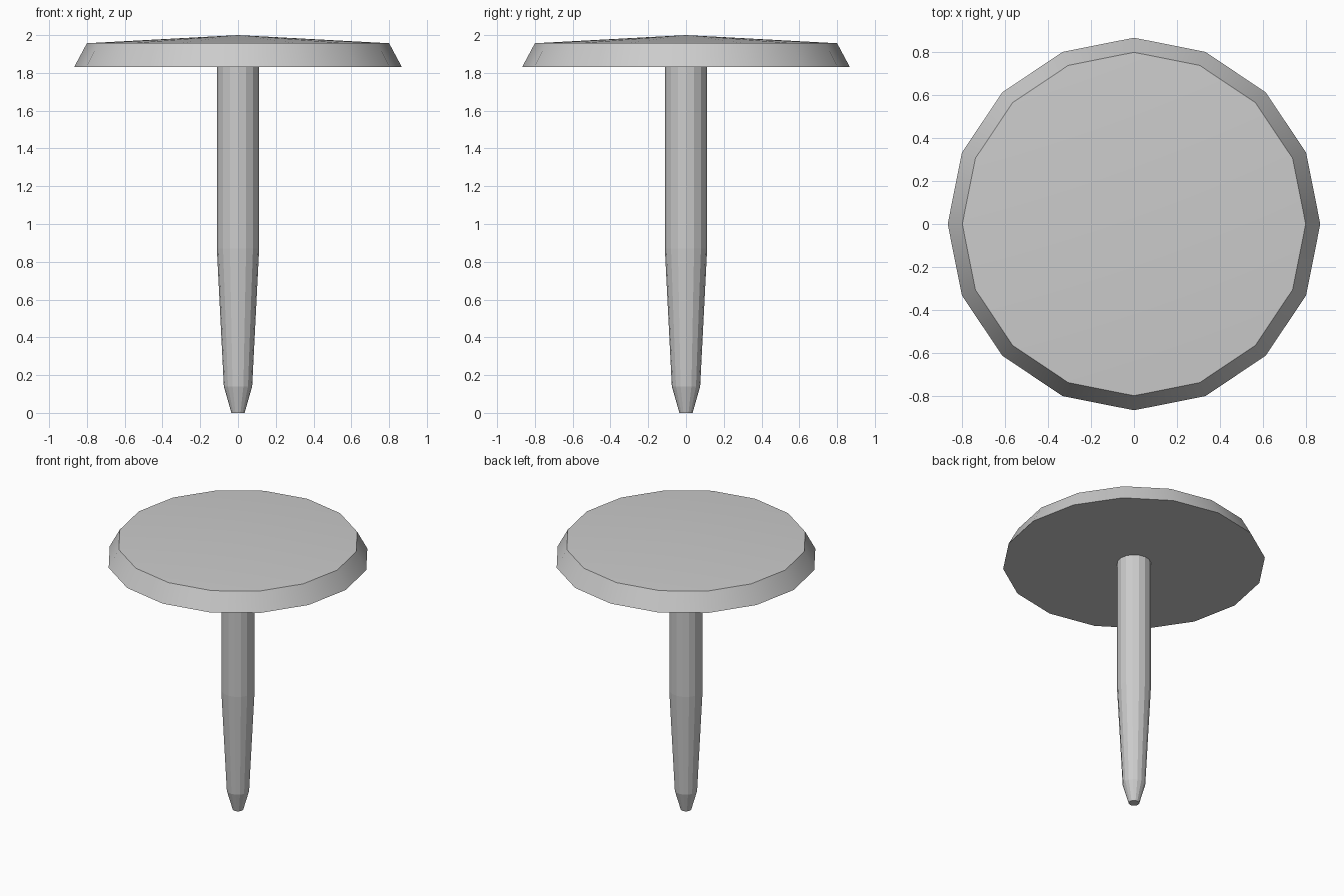
import bpy, bmesh, math

if "Cube" in bpy.data.objects:
    bpy.data.objects.remove(bpy.data.objects["Cube"])

SIDES = 16


def lathe(name, profile, smooth):
    """Turn (radius, z) points, listed bottom to top, into a closed solid."""
    bm = bmesh.new()
    rings = []
    for r, z in profile:
        if r == 0:
            rings.append([bm.verts.new((0, 0, z))])
        else:
            rings.append([bm.verts.new((r * math.cos(a), r * math.sin(a), z))
                          for a in (math.tau * i / SIDES for i in range(SIDES))])
    for low, high in zip(rings, rings[1:]):
        for i in range(SIDES):
            j = (i + 1) % SIDES
            if len(high) == 1:
                bm.faces.new((low[i], low[j], high[0]))
            else:
                bm.faces.new((low[i], low[j], high[j], high[i]))
    # Flat caps on open ends
    bm.faces.new(rings[0][::-1])
    if len(rings[-1]) > 1:
        bm.faces.new(rings[-1])
    mesh = bpy.data.meshes.new(name)
    bm.to_mesh(mesh)
    bm.free()
    obj = bpy.data.objects.new(name, mesh)
    bpy.context.collection.objects.link(obj)
    if smooth:
        bpy.ops.object.select_all(action='DESELECT')
        bpy.context.view_layer.objects.active = obj
        obj.select_set(True)
        bpy.ops.object.shade_smooth_by_angle(angle=math.radians(30))
    return obj


# Wide head: bevelled rim under a shallow cone
lathe("head", [(0.868, 1.83), (0.80, 1.957), (0, 2.0)], True)

# Pin: blunt tip, tapered lower half, straight upper half
lathe("pin", [(0.035, 0), (0.075, 0.14), (0.112, 0.87), (0.112, 1.83)], False)
